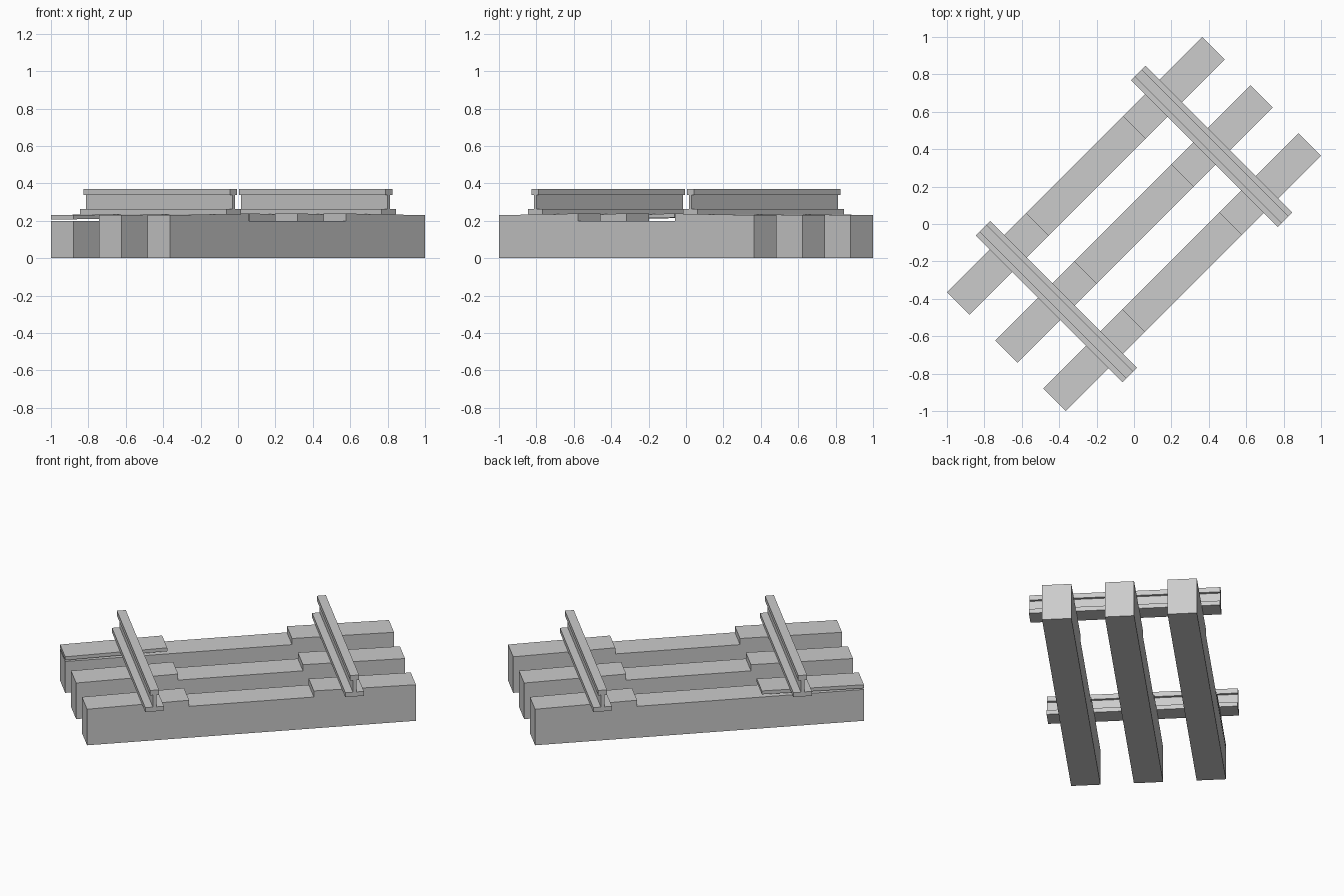
import bpy, bmesh
from mathutils import Matrix
from math import radians

if "Cube" in bpy.data.objects:
    bpy.data.objects.remove(bpy.data.objects["Cube"])

TURN = Matrix.Rotation(radians(45), 4, 'Z')   # whole track runs diagonally


def prism(name, profile, v0, v1):
    """Extrude a (u, z) profile along v, then turn it 45 degrees."""
    bm = bmesh.new()
    face = bm.faces.new([bm.verts.new((u, v0, z)) for u, z in profile])
    ext = bmesh.ops.extrude_face_region(bm, geom=[face])
    bmesh.ops.translate(bm, vec=(0, v1 - v0, 0),
                        verts=[g for g in ext["geom"] if isinstance(g, bmesh.types.BMVert)])
    bmesh.ops.recalc_face_normals(bm, faces=bm.faces)
    bm.transform(TURN)
    mesh = bpy.data.meshes.new(name)
    bm.to_mesh(mesh)
    bm.free()
    obj = bpy.data.objects.new(name, mesh)
    bpy.context.collection.objects.link(obj)
    return obj


L, N, W = 0.965, 0.366, 0.085        # sleeper half length, recess half length, half width
END, INNER, LOW = 0.23, 0.239, 0.20  # raised seats slope gently up towards the recess

# Sleepers: full profile with recessed middle; the back one has a loose seat plate
right_half = [(-L, 0), (L, 0), (L, END), (N, INNER), (N, LOW)]
for i, v in enumerate((-0.364, 0, 0.364)):
    if i < 2:
        profile = right_half + [(-N, LOW), (-N, INNER), (-L, END)]
    else:
        profile = right_half + [(-L, LOW)]
        prism("loose_seat_plate", [(-L, 0.208), (-N, 0.217), (-N, INNER), (-L, END)],
              v - W, v + W)
    prism(f"sleeper_{i + 1}", profile, v - W, v + W)

# Rails: foot, web and head in one I-shaped profile
half = [(0.055, 0.234), (0.055, 0.262), (0.01, 0.262),
        (0.01, 0.338), (0.026, 0.338), (0.026, 0.369)]
section = half + [(-u, z) for u, z in reversed(half)]
for name, u0 in (("rail_left", -0.587), ("rail_right", 0.587)):
    prism(name, [(u0 + u, z) for u, z in section], -0.554, 0.554)
